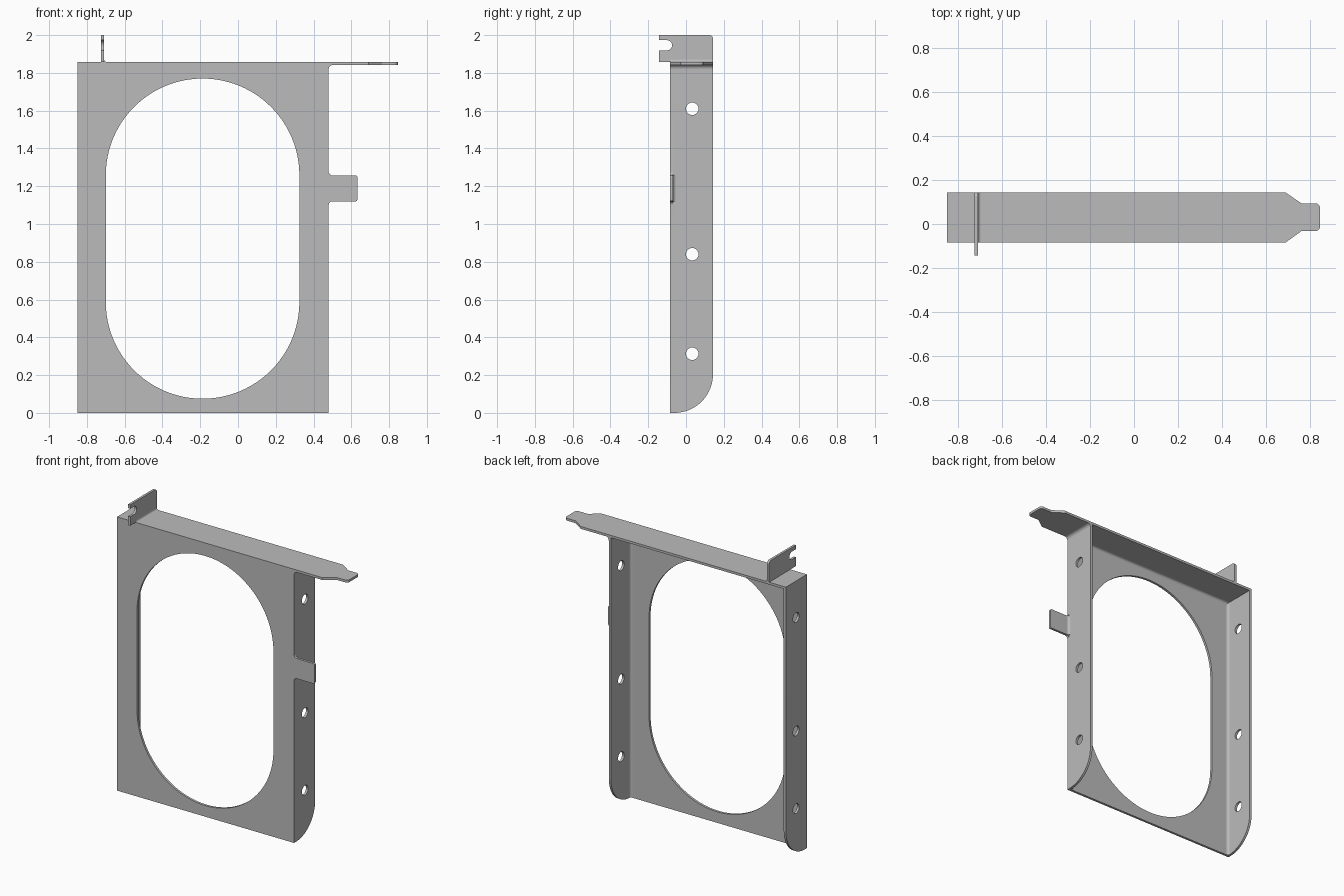
import bpy, bmesh, math
from mathutils import Vector

cube = bpy.data.objects.get("Cube")
if cube:
    bpy.data.objects.remove(cube, do_unlink=True)

metal = bpy.data.materials.new("grey sheet metal")
metal.use_nodes = True
GREY = (0.5, 0.5, 0.5, 1)
metal.diffuse_color = GREY
metal.node_tree.nodes["Principled BSDF"].inputs["Base Color"].default_value = GREY

# Shared dimensions of the folded sheet
T = 0.016
LEFT, RIGHT = -0.85, 0.48
FRONT, BACK = -0.084, 0.143
TOP = 1.858
UNDER, INNER = TOP - T, FRONT + T


def outline(corners, steps=12):
    """Polygon from (u, v[, radius]) corners, rounding those with a radius."""
    pts, n = [], len(corners)
    for i, c in enumerate(corners):
        p = Vector(c[:2])
        if len(c) < 3:
            pts.append(p)
            continue
        a = (Vector(corners[i - 1][:2]) - p).normalized()
        b = (Vector(corners[(i + 1) % n][:2]) - p).normalized()
        half = a.angle(b) / 2
        r = c[2]
        mid = p + (a + b).normalized() * r / math.sin(half)
        start = p + a * r / math.tan(half) - mid
        end = p + b * r / math.tan(half) - mid
        sweep = start.angle(end)
        for k in range(steps + 1):
            t = k / steps
            pts.append(mid + (start * math.sin((1 - t) * sweep)
                              + end * math.sin(t * sweep)) / math.sin(sweep))
    return pts


def box_corners(u0, v0, u1, v1, r):
    return [(u0, v0, r), (u1, v0, r), (u1, v1, r), (u0, v1, r)]


def circle(u, v, r):
    return outline(box_corners(u - r, v - r, u + r, v + r, r), 8)


def prism(name, loops, axis, lo, hi):
    """Fill outlines (later ones are holes) and extrude from lo to hi."""
    place = {"x": lambda u, v: (lo, u, v),
             "y": lambda u, v: (u, lo, v),
             "z": lambda u, v: (u, v, lo)}[axis]
    bm = bmesh.new()
    for pts in loops:
        vs = [bm.verts.new(place(*p)) for p in pts]
        for i, v in enumerate(vs):
            bm.edges.new((vs[i - 1], v))
    bmesh.ops.remove_doubles(bm, verts=bm.verts[:], dist=1e-5)
    bmesh.ops.triangle_fill(bm, use_beauty=True, edges=bm.edges[:])
    new = bmesh.ops.extrude_face_region(bm, geom=bm.faces[:])["geom"]
    shift = Vector([hi - lo if a == axis else 0 for a in "xyz"])
    bmesh.ops.translate(bm, vec=shift,
                        verts=[g for g in new if isinstance(g, bmesh.types.BMVert)])
    bmesh.ops.recalc_face_normals(bm, faces=bm.faces[:])
    mesh = bpy.data.meshes.new(name)
    bm.to_mesh(mesh)
    bm.free()
    mesh.materials.append(metal)
    ob = bpy.data.objects.new(name, mesh)
    bpy.context.collection.objects.link(ob)
    bpy.ops.object.select_all(action="DESELECT")
    ob.select_set(True)
    bpy.context.view_layer.objects.active = ob
    bpy.ops.object.shade_smooth_by_angle(angle=math.radians(30))
    return ob


def bend_fillet(name, u, v, su, sv, axis, lo, hi, r=0.016):
    """Concave strip that softens an inside bend."""
    pts = [(u, v)]
    for k in range(7):
        a = k / 6 * math.pi / 2
        pts.append((u + su * r * (1 - math.sin(a)), v + sv * r * (1 - math.cos(a))))
    prism(name, [pts], axis, lo, hi)


# Front plate with the side tab and the long rounded opening
TAB_LO, TAB_HI, TAB_END = 1.12, 1.257, 0.632
plate = outline([(LEFT, 0), (RIGHT, 0), (RIGHT, TAB_LO, 0.02),
                 (TAB_END, TAB_LO, 0.01), (TAB_END, TAB_HI, 0.01),
                 (RIGHT, TAB_HI, 0.02), (RIGHT, UNDER), (LEFT, UNDER)])
opening = outline(box_corners(-0.7, 0.075, 0.325, 1.77, 0.5125), 24)
prism("front_plate", [plate, opening], "y", FRONT, INNER)

# Side flanges with screw holes and a rounded lower back corner
side = outline([(INNER, 0), (BACK, 0, 0.205), (BACK, UNDER), (INNER, UNDER)], 20)
holes = [circle(0.033, z, 0.033) for z in (0.313, 0.84, 1.61)]
for name, x, inward in (("right_flange", LEFT, 1), ("left_flange", RIGHT, -1)):
    face = x + inward * T
    prism(name, [side] + holes, "x", min(x, face), max(x, face))
    bend_fillet(name + "_bend", face, INNER, inward, 1, "z", 0.001, UNDER)

# Top flange with the narrowed tongue
top = outline([(LEFT, FRONT), (0.69, FRONT), (0.762, -0.032, 0.01),
               (0.846, -0.032, 0.02), (0.846, 0.094, 0.02),
               (0.762, 0.094, 0.01), (0.69, BACK), (LEFT, BACK)], 6)
prism("top_flange", [top], "z", UNDER, TOP)
bend_fillet("top_flange_bend", INNER, UNDER, 1, -1, "x", LEFT + T, RIGHT - T)
bend_fillet("tongue_bend", RIGHT, UNDER, 1, -1, "y", FRONT, BACK, 0.022)
bend_fillet("side_tab_bend", RIGHT, INNER, 1, 1, "z", TAB_LO, TAB_HI)

# Upright mounting ear with an open screw slot
ear = outline([(-BACK, TOP), (BACK, TOP), (BACK, 2, 0.02), (-BACK, 2),
               (-BACK, 1.973), (-0.074, 1.973, 0.027),
               (-0.074, 1.919, 0.027), (-BACK, 1.919)])
EAR = -0.725
prism("mounting_ear", [ear], "x", EAR, EAR + T)
bend_fillet("mounting_ear_bend", EAR + T, TOP, 1, 1, "y", FRONT, BACK, 0.014)
